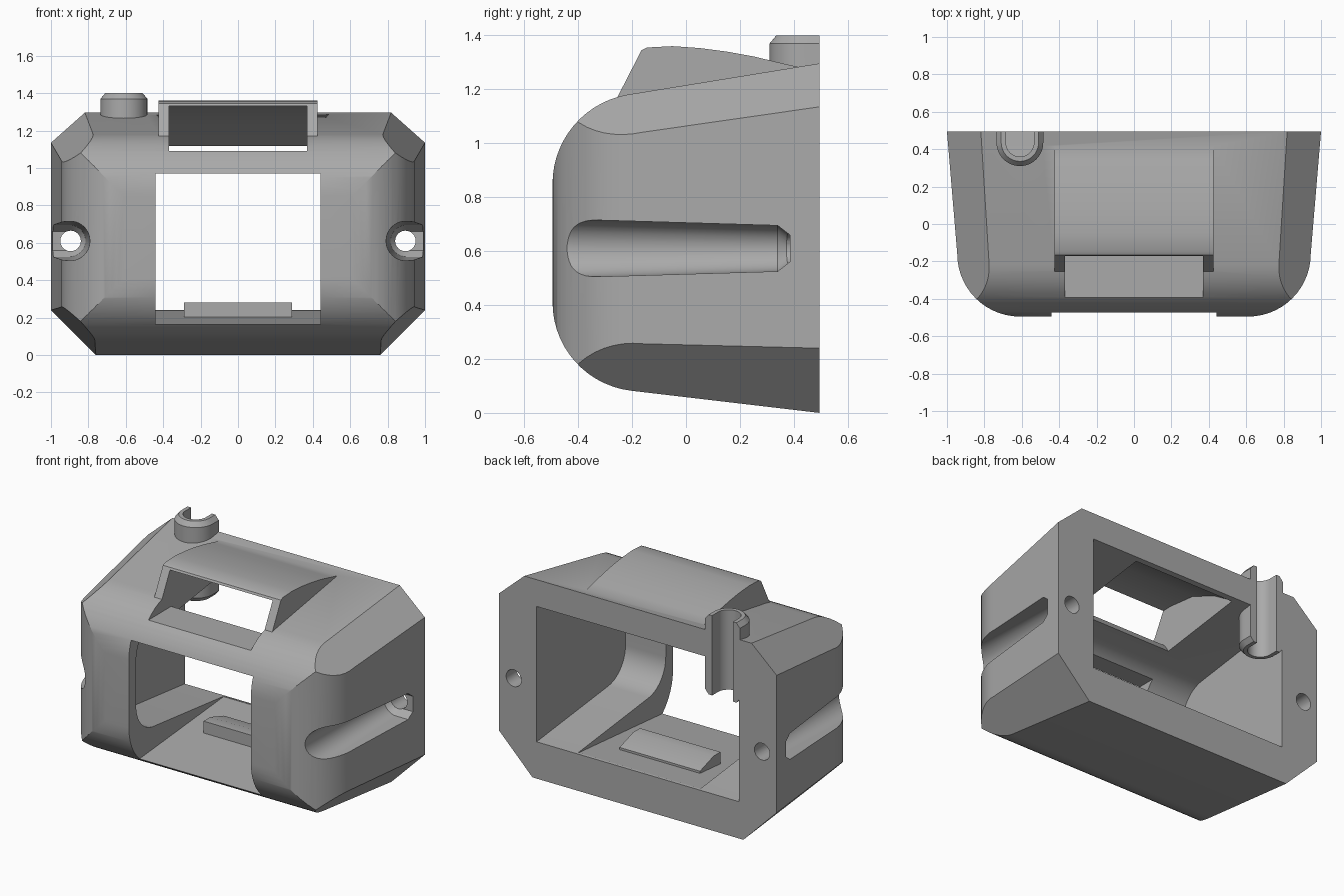
import bpy, bmesh, math
from mathutils import Vector

if "Cube" in bpy.data.objects:
    bpy.data.objects.remove(bpy.data.objects["Cube"])

BACK = 0.495
mat = bpy.data.materials.new("plain grey")
mat.diffuse_color = (0.4, 0.4, 0.4, 1)
mat.use_nodes = True
mat.node_tree.nodes["Principled BSDF"].inputs["Base Color"].default_value = mat.diffuse_color


def arc(cx, cy, r, a0, a1, n=14):
    return [(cx + r * math.cos(math.radians(a0 + (a1 - a0) * i / n)),
             cy + r * math.sin(math.radians(a0 + (a1 - a0) * i / n))) for i in range(n + 1)]


def loft(name, rings):
    """Closed solid through matching rings of 3D points."""
    bm = bmesh.new()
    vs = [[bm.verts.new(p) for p in ring] for ring in rings]
    n = len(vs[0])
    for a, b in zip(vs, vs[1:]):
        for i in range(n):
            j = (i + 1) % n
            bm.faces.new((a[i], a[j], b[j], b[i]))
    bm.faces.new(vs[0])
    bm.faces.new(vs[-1])
    bmesh.ops.recalc_face_normals(bm, faces=bm.faces)
    me = bpy.data.meshes.new(name)
    bm.to_mesh(me)
    bm.free()
    me.materials.append(mat)
    ob = bpy.data.objects.new(name, me)
    bpy.context.collection.objects.link(ob)
    return ob


def side_prism(name, pts, half):
    """Side profile (y, z) extruded across x."""
    return loft(name, [[(x, y, z) for y, z in pts] for x in (-half, half)])


def combine(ob, other, op):
    m = ob.modifiers.new(op, 'BOOLEAN')
    m.operation, m.solver, m.object = op, 'EXACT', other
    bpy.context.view_layer.objects.active = ob
    bpy.ops.object.modifier_apply(modifier=m.name)
    bpy.data.objects.remove(other, do_unlink=True)


# Outer shell: side profile crossed with plan profile
housing = side_prism("housing", [(BACK, 1.296)] + arc(-0.16, 0.85, 0.335, 100, 180)
                     + arc(-0.165, 0.41, 0.33, 180, 263) + [(BACK, 0)], 1.2)
right = [(1.0, BACK)] + arc(0.61, -0.16, 0.335, 0, -90)
plan = right + [(-x, y) for x, y in reversed(right)]
combine(housing, loft("plan", [[(x, y, z) for x, y in plan] for z in (-0.2, 1.6)]), 'INTERSECT')

# Chamfered long corners
bm = bmesh.new()
bm.from_mesh(housing.data)
for s in (1, -1):
    for co, no in (((0.82 * s, BACK, 1.295), (0.1104 * s, -0.0271, 0.1242)),
                   ((0.76 * s, BACK, 0), (s, -0.109, -1))):
        cut = bmesh.ops.bisect_plane(bm, geom=bm.verts[:] + bm.edges[:] + bm.faces[:], dist=1e-5,
                                     plane_co=co, plane_no=Vector(no).normalized(), clear_outer=True)
        bmesh.ops.edgeloop_fill(bm, edges=[e for e in cut['geom_cut'] if isinstance(e, bmesh.types.BMEdge)])
bmesh.ops.recalc_face_normals(bm, faces=bm.faces)
bm.to_mesh(housing.data)
bm.free()

# Raised hood on top
combine(housing, side_prism("hood", [(-0.2, 1.0), (-0.26, 1.16), (-0.165, 1.345), (-0.145, 1.355), (-0.05, 1.36),
                                     (0.05, 1.353), (0.15, 1.34), (0.25, 1.322), (0.35, 1.298),
                                     (0.43, 1.28), (0.43, 1.2)], 0.425), 'UNION')

# Cavity open at the back
combine(housing, side_prism("cavity", [(0.6, 1.136)] + arc(-0.22, 0.82, 0.2, 98, 180)
                            + arc(-0.22, 0.52, 0.2, 180, 263) + [(0.6, 0.228)], 0.73), 'DIFFERENCE')

# Opening under the hood
combine(housing, side_prism("hood_opening", [(-0.6, 1.09), (-0.6, 1.33), (-0.1, 1.332), (0.1, 1.31), (0.3, 1.225),
                                             (0.465, 1.12), (0.3, 1.0), (-0.1, 1.0), (-0.16, 1.09)],
                            0.37), 'DIFFERENCE')

# Front window with sloping sill
combine(housing, side_prism("window", [(-0.6, 0.146), (0.48, 0.239), (0.48, 0.97), (-0.6, 0.97)],
                            0.44), 'DIFFERENCE')


# Cable clip with an open channel
def u_ring(r, z, back):
    pts = [(-0.61 + r, back)] + arc(-0.61, 0.435, r, 0, -180, 24) + [(-0.61 - r, back)]
    return [(x, y, z) for x, y in pts]


combine(housing, loft("clip", [u_ring(r, z, BACK) for r, z in
                               ((0.1, 0.88), (0.125, 0.91), (0.125, 1.37), (0.1, 1.4))]), 'UNION')
combine(housing, loft("channel", [u_ring(0.075, z, 0.6) for z in (0.8, 1.5)]), 'DIFFERENCE')

# Screw grooves along the sides and their through holes
for s in (1, -1):
    rings = []
    for y, r, out in ((-0.6, 0.113, 1.15), (0.34, 0.085, 1.15), (0.385, 0.05, 0.99)):
        pts = arc(0.9, 0.61, r, 90, 270, 20) + [(out, 0.61 - r), (out, 0.61 + r)]
        rings.append([(s * x, y, z) for x, z in pts])
    combine(housing, loft("groove", rings), 'DIFFERENCE')
    hole = arc(0.895 * s, 0.61, 0.055, 0, 345, 23)
    combine(housing, loft("hole", [[(x, y, z) for x, z in hole] for y in (-0.1, 0.7)]), 'DIFFERENCE')

# Wedge tab on the sill
side_prism("sill_tab", [(0.06, 0.19), (0.06, 0.28), (0.13, 0.28), (0.27, 0.235), (0.27, 0.2)], 0.29)

for ob in bpy.context.collection.objects:
    ob.select_set(True)
bpy.context.view_layer.objects.active = housing
bpy.ops.object.shade_smooth_by_angle(angle=math.radians(25))
